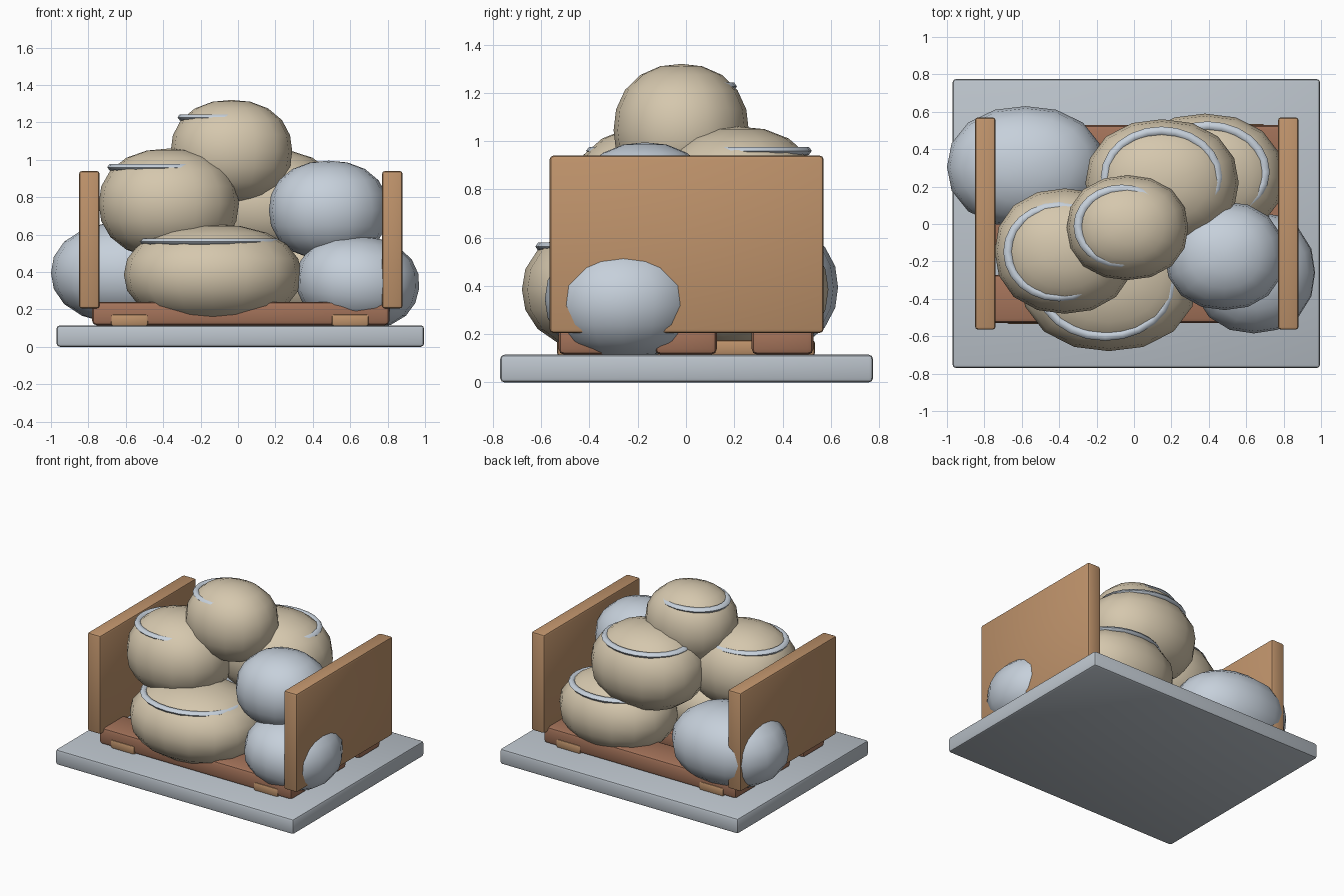
import bpy, bmesh, math
from mathutils import Vector

old = bpy.data.objects.get("Cube")
if old:
    bpy.data.objects.remove(old, do_unlink=True)


def material(name, srgb):
    color = [(c / 255) ** 2.2 for c in srgb] + [1]
    mat = bpy.data.materials.new(name)
    mat.use_nodes = True
    mat.diffuse_color = color
    bsdf = next(n for n in mat.node_tree.nodes if n.type == 'BSDF_PRINCIPLED')
    bsdf.inputs["Base Color"].default_value = color
    return mat


STONE = material("pale grey", (187, 195, 203))
BLUE = material("pale blue", (197, 207, 218))
TAN = material("sackcloth tan", (212, 198, 172))
WOOD = material("light wood", (190, 146, 107))
BROWN = material("reddish wood", (162, 114, 90))


def finish(name, bm, mat, location, angle):
    mesh = bpy.data.meshes.new(name)
    bm.to_mesh(mesh)
    bm.free()
    mesh.materials.append(mat)
    obj = bpy.data.objects.new(name, mesh)
    obj.location = location
    bpy.context.collection.objects.link(obj)
    bpy.ops.object.select_all(action='DESELECT')
    obj.select_set(True)
    bpy.context.view_layer.objects.active = obj
    bpy.ops.object.shade_smooth_by_angle(angle=math.radians(angle))
    return obj


def box(name, low, high, mat, bevel=0.016):
    low, high = Vector(low), Vector(high)
    bm = bmesh.new()
    bmesh.ops.create_cube(bm, size=1)
    bmesh.ops.scale(bm, vec=high - low, verts=bm.verts)
    bmesh.ops.bevel(bm, geom=bm.edges[:], offset=bevel, segments=2,
                    profile=0.5, affect='EDGES')
    finish(name, bm, mat, (low + high) / 2, 35)


POWER = 2.2   # slightly plump ellipsoid


def sack(name, center, radii, mat, tilt=0):
    bm = bmesh.new()
    bmesh.ops.create_uvsphere(bm, u_segments=16, v_segments=10, radius=1)
    for v in bm.verts:
        plump = sum(abs(c) ** POWER for c in v.co) ** (1 / POWER)
        v.co = Vector(c / plump * r for c, r in zip(v.co, radii))
    obj = finish(name, bm, mat, center, 80)
    obj.rotation_euler.y = math.radians(tilt)


def tie_band(name, center, radii, lean):
    # flat loop near the top, leaning out of the cloth on one side
    level = 0.66
    spread = (1 - level ** POWER) ** (1 / POWER)
    around, tube, thick = 24, 6, 0.024
    bm = bmesh.new()
    loops = []
    for i in range(around):
        a = math.tau * i / around
        loop = []
        for j in range(tube):
            b = math.tau * j / tube
            out = thick * (math.cos(b) - 1)
            loop.append(bm.verts.new((
                (radii[0] * spread + out) * math.cos(a),
                (radii[1] * spread + out) * math.sin(a),
                thick * 0.8 * math.sin(b))))
        loops.append(loop)
    for i in range(around):
        here, after = loops[i], loops[(i + 1) % around]
        for j in range(tube):
            k = (j + 1) % tube
            bm.faces.new((here[j], after[j], after[k], here[k]))
    shift = Vector(lean).normalized() * 0.032
    finish(name, bm, BLUE, Vector(center) + shift
           + Vector((0, 0, level * radii[2])), 60)


# Ground slab
box("ground_slab", (-0.97, -0.77, 0), (0.995, 0.775, 0.115), STONE, 0.018)

# Pallet: two runners with three slats across
for name, x in (("left_runner", 0.6), ("right_runner", -0.58)):
    box(name, (x - 0.1, -0.535, 0.11), (x + 0.1, 0.535, 0.175), WOOD, 0.014)
for name, y in (("front_slat", -0.4), ("middle_slat", 0), ("back_slat", 0.4)):
    box(name, (-0.78, y - 0.128, 0.115), (0.81, y + 0.128, 0.24), BROWN, 0.024)

# End boards
for name, x in (("left_board", 0.825), ("right_board", -0.795)):
    box(name, (x - 0.055, -0.565, 0.205), (x + 0.055, 0.57, 0.94), WOOD)

# Tan sacks, each with a tie band
TAN_SACKS = (
    ("front_sack", (-0.135, -0.29, 0.385), (0.475, 0.39, 0.27), (-0.6, -0.8, 0)),
    ("back_sack", (0.38, 0.25, 0.385), (0.42, 0.34, 0.27), (0.4, 0.9, 0)),
    ("right_middle_sack", (-0.37, -0.145, 0.765), (0.375, 0.335, 0.295), (-1, -0.1, 0)),
    ("back_middle_sack", (0.15, 0.22, 0.765), (0.41, 0.34, 0.295), (-0.1, 1, 0)),
    ("top_sack", (-0.035, -0.02, 1.045), (0.325, 0.28, 0.275), (-1, 0.3, 0)),
)
for name, center, radii, lean in TAN_SACKS:
    sack(name, center, radii, TAN)
    tie_band(name + "_tie", center, radii, lean)

# Pale blue sacks
sack("right_blue_sack", (-0.58, 0.305, 0.395), (0.42, 0.325, 0.275), BLUE)
sack("left_blue_sack", (0.64, -0.26, 0.345), (0.33, 0.325, 0.25), BLUE, 6)
sack("upper_blue_sack", (0.485, -0.17, 0.73), (0.32, 0.29, 0.265), BLUE)
